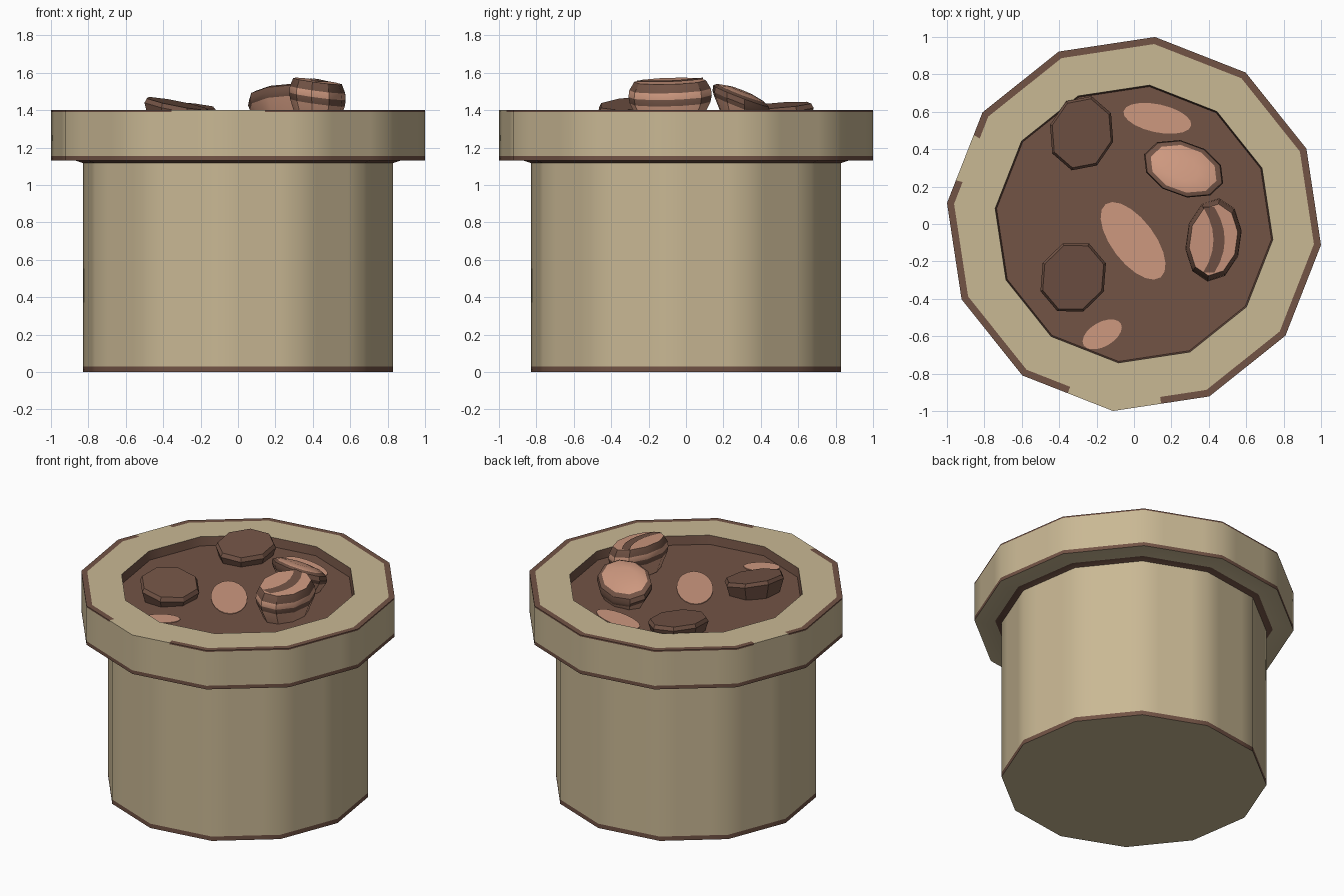
import bpy, math
from mathutils import Vector

if "Cube" in bpy.data.objects:
    bpy.data.objects.remove(bpy.data.objects["Cube"])

def material(name, rgb):
    m = bpy.data.materials.new(name)
    lin = [((c / 255 + 0.055) / 1.055) ** 2.4 for c in rgb]
    m.diffuse_color = (*lin, 1)
    m.use_nodes = True
    m.node_tree.nodes["Principled BSDF"].inputs["Base Color"].default_value = m.diffuse_color
    return m

MATS = [material("sand", (201, 184, 148)),
        material("brown", (114, 83, 69)),
        material("peach", (205, 152, 127))]
SAND, BROWN, PEACH = 0, 1, 2

def make(name, verts, faces, mats, angle=40):
    me = bpy.data.meshes.new(name)
    me.from_pydata(verts, [], faces)
    for m in MATS:
        me.materials.append(m)
    for p, i in zip(me.polygons, mats):
        p.material_index = i
    me.validate()
    ob = bpy.data.objects.new(name, me)
    bpy.context.collection.objects.link(ob)
    bpy.ops.object.select_all(action='DESELECT')
    ob.select_set(True)
    bpy.context.view_layer.objects.active = ob
    bpy.ops.object.shade_smooth_by_angle(angle=math.radians(angle))
    return ob

def loft(rings, bands, bottom, top, paint=None):
    """Join equal rings of points from bottom to top, with optional end caps."""
    n = len(rings[0])
    verts = [p for r in rings for p in r]
    faces, mats = [], []
    for k, m in enumerate(bands):
        for i in range(n):
            j = (i + 1) % n
            faces.append((k * n + i, k * n + j, (k + 1) * n + j, (k + 1) * n + i))
            mats.append(paint(k, i, m) if paint else m)
    if bottom is not None:
        faces.append(tuple(reversed(range(n))))
        mats.append(bottom)
    if top is not None:
        faces.append(tuple(range(len(verts) - n, len(verts))))
        mats.append(top)
    return verts, faces, mats

# Twelve-sided pot; each side is cut in four so the painted edge can be worn away
SPLIT = 4
def dodecagon(r, z):
    c = [Vector((r * math.cos(math.radians(30 * i - 6.4)),
                 r * math.sin(math.radians(30 * i - 6.4)), z)) for i in range(12)]
    return [c[i].lerp(c[(i + 1) % 12], s / SPLIT) for i in range(12) for s in range(SPLIT)]

profile = [(0.835, 0), (0.835, 0.03), (0.835, 1.117), (0.875, 1.13), (1.006, 1.13),
           (1.006, 1.155), (1.006, 1.39), (1.006, 1.40), (0.968, 1.40),
           (0.747, 1.40), (0.738, 1.33)]
bands = [BROWN, SAND, BROWN, SAND, BROWN, SAND, BROWN, BROWN, SAND, BROWN]
worn = {(5, 1), (5, 2), (8, 2), (8, 3), (9, 0), (9, 1)}
def wear(k, i, m):
    return SAND if k in (6, 7) and divmod(i, SPLIT) in worn else m
make("pot", *loft([dodecagon(*p) for p in profile], bands, SAND, None, wear))

# Soil
SOIL = 1.34
make("soil", *loft([dodecagon(0.735, 1.30), dodecagon(0.74, SOIL)], [BROWN], BROWN, BROWN))

# Flat pale patches on the soil
def ellipse(cx, cy, rx, ry, rot, z, n):
    c, s = math.cos(math.radians(rot)), math.sin(math.radians(rot))
    out = []
    for i in range(n):
        t = 2 * math.pi * i / n
        x, y = rx * math.cos(t), ry * math.sin(t)
        out.append(Vector((cx + c * x - s * y, cy + s * x + c * y, z)))
    return out

def patch(name, *e):
    make(name, *loft([ellipse(*e, SOIL - 0.002, 20), ellipse(*e, SOIL + 0.004, 20)],
                     [PEACH], None, PEACH))

patch("soil_patch_centre", -0.005, -0.09, 0.245, 0.115, -53)
patch("soil_patch_back", 0.125, 0.565, 0.185, 0.075, -12)
patch("soil_patch_front", -0.17, -0.59, 0.115, 0.065, 30)

# Stones: stacked ellipses (scale, height) sheared to a slope
def stone(name, cx, cy, rx, ry, rot, n, levels, bands, top, slope):
    def lean(p):
        dz = slope[0] * (p.x - cx) + slope[1] * (p.y - cy)
        return Vector((p.x, p.y, max(p.z + dz, SOIL - 0.03)))
    rings = [[lean(p) for p in ellipse(cx, cy, rx * s, ry * s, rot, z, n)] for s, z in levels]
    make(name, *loft(rings, bands, BROWN, top), 30)

stone("dark_stone_back", -0.28, 0.485, 0.205, 0.175, 75, 8,
      [(0.85, 1.31), (1.0, 1.40), (0.93, 1.425)], [BROWN] * 2, BROWN, (-0.09, 0.08))
stone("dark_stone_front", -0.325, -0.285, 0.20, 0.18, 65, 8,
      [(0.85, 1.31), (1.0, 1.41), (0.93, 1.435)], [BROWN] * 2, BROWN, (-0.2, 0.08))
stone("pale_stone_back", 0.265, 0.295, 0.225, 0.145, -20, 10,
      [(0.7, 1.34), (0.95, 1.42), (1.0, 1.445), (0.97, 1.475), (0.83, 1.49), (0.4, 1.505)],
      [PEACH, BROWN, BROWN, BROWN, PEACH], PEACH, (-0.05, -0.4))
stone("pale_stone_right", 0.425, -0.085, 0.225, 0.15, 82, 10,
      [(0.75, 1.34), (0.97, 1.44), (1.0, 1.475), (0.98, 1.51), (0.86, 1.555)],
      [PEACH, BROWN, PEACH, BROWN], PEACH, (-0.14, 0.04))

# Curved brown stripe across the right stone's top
verts = []
for k in range(7):
    y = -0.26 + 0.35 * k / 6
    x = 0.475 - 1.8 * (y + 0.085) ** 2
    for xx in (x - 0.05, x + 0.01):
        verts.append((xx, y, 1.559 - 0.14 * (xx - 0.425) + 0.04 * (y + 0.085)))
make("stone_stripe", verts, [(2 * k, 2 * k + 1, 2 * k + 3, 2 * k + 2) for k in range(6)], [BROWN] * 6)
